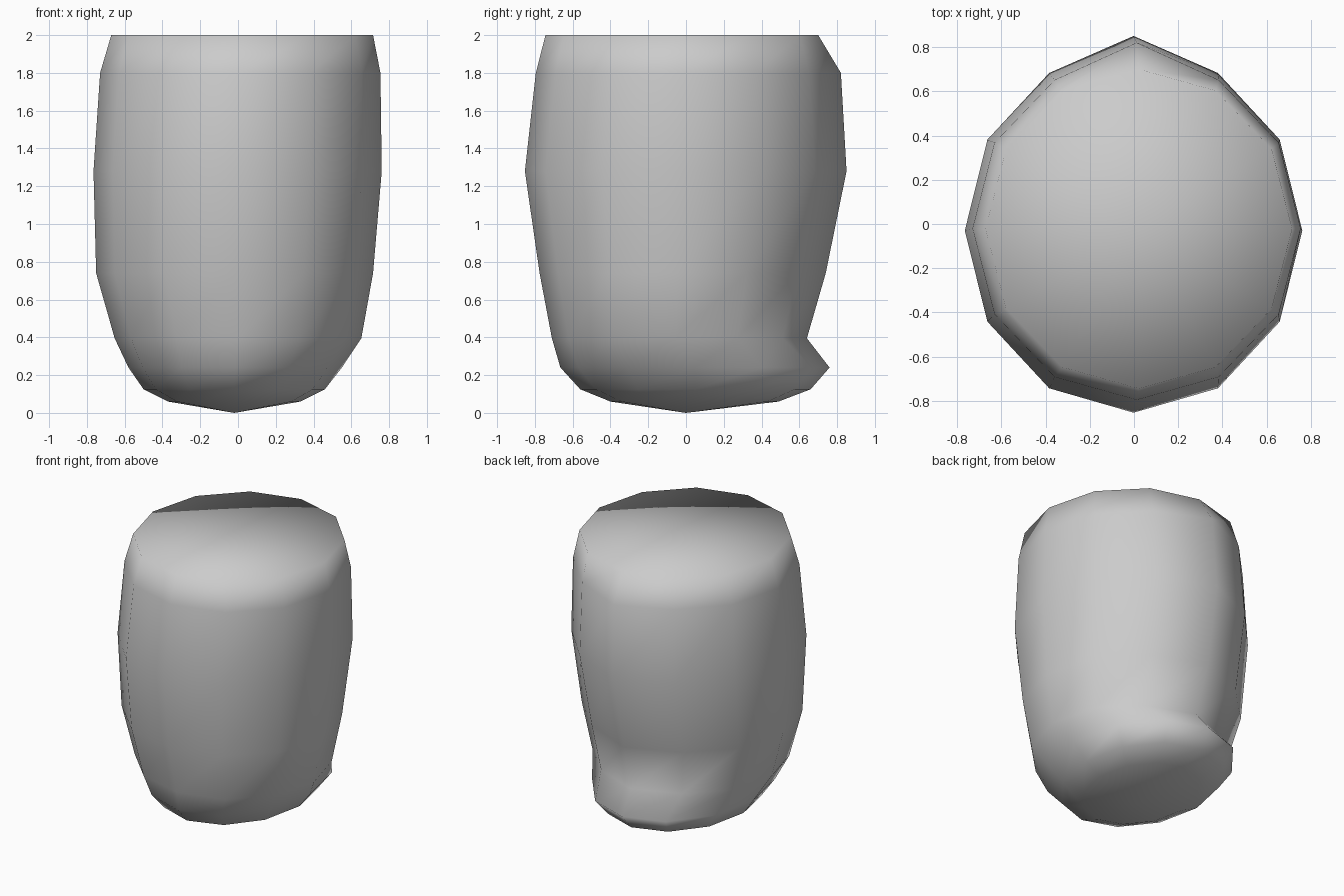
import bpy, bmesh, math

if "Cube" in bpy.data.objects:
    bpy.data.objects.remove(bpy.data.objects["Cube"])

SIDES = 12
# Rings bottom to top: z, centre x, radius x, centre y, radius y, extra push of the back vertex
RINGS = [
    (0.06, -0.02, 0.35, 0.045, 0.445, 0.0),
    (0.125, -0.02, 0.48, 0.05, 0.61, 0.0),
    (0.24, -0.015, 0.565, 0.0475, 0.7125, 0.0),   # lip bulging at the back
    (0.395, 0.0, 0.653, -0.055, 0.655, 0.04),     # pinch above the lip
    (0.74, -0.018, 0.733, -0.045, 0.73, 0.055),
    (1.28, -0.002, 0.763, -0.03, 0.823, 0.057),
    (1.80, 0.012, 0.742, -0.02, 0.775, 0.065),
    (2.00, 0.022, 0.693, -0.022, 0.722, 0.0),
]


def add_ring(bm, z, cx, rx, cy, ry, push):
    ring = []
    for i in range(SIDES):
        a = math.tau * i / SIDES
        y = cy + ry * math.sin(a)
        if i == SIDES // 4:
            y += push
        ring.append(bm.verts.new((cx + rx * math.cos(a), y, z)))
    return ring


# Barrel body: stacked rings closed by a fan at each end
bm = bmesh.new()
rings = [add_ring(bm, *r) for r in RINGS]
bottom = bm.verts.new((-0.02, 0, 0))
top = bm.verts.new((0.02, -0.02, 2))
for i in range(SIDES):
    j = (i + 1) % SIDES
    bm.faces.new((bottom, rings[0][j], rings[0][i]))
    bm.faces.new((top, rings[-1][i], rings[-1][j]))
    for lo, hi in zip(rings, rings[1:]):
        bm.faces.new((lo[i], lo[j], hi[j], hi[i]))
for f in bm.faces:
    f.smooth = True
bmesh.ops.recalc_face_normals(bm, faces=bm.faces)

mesh = bpy.data.meshes.new("barrel_body")
bm.to_mesh(mesh)
bm.free()
body = bpy.data.objects.new("barrel_body", mesh)
bpy.context.collection.objects.link(body)
